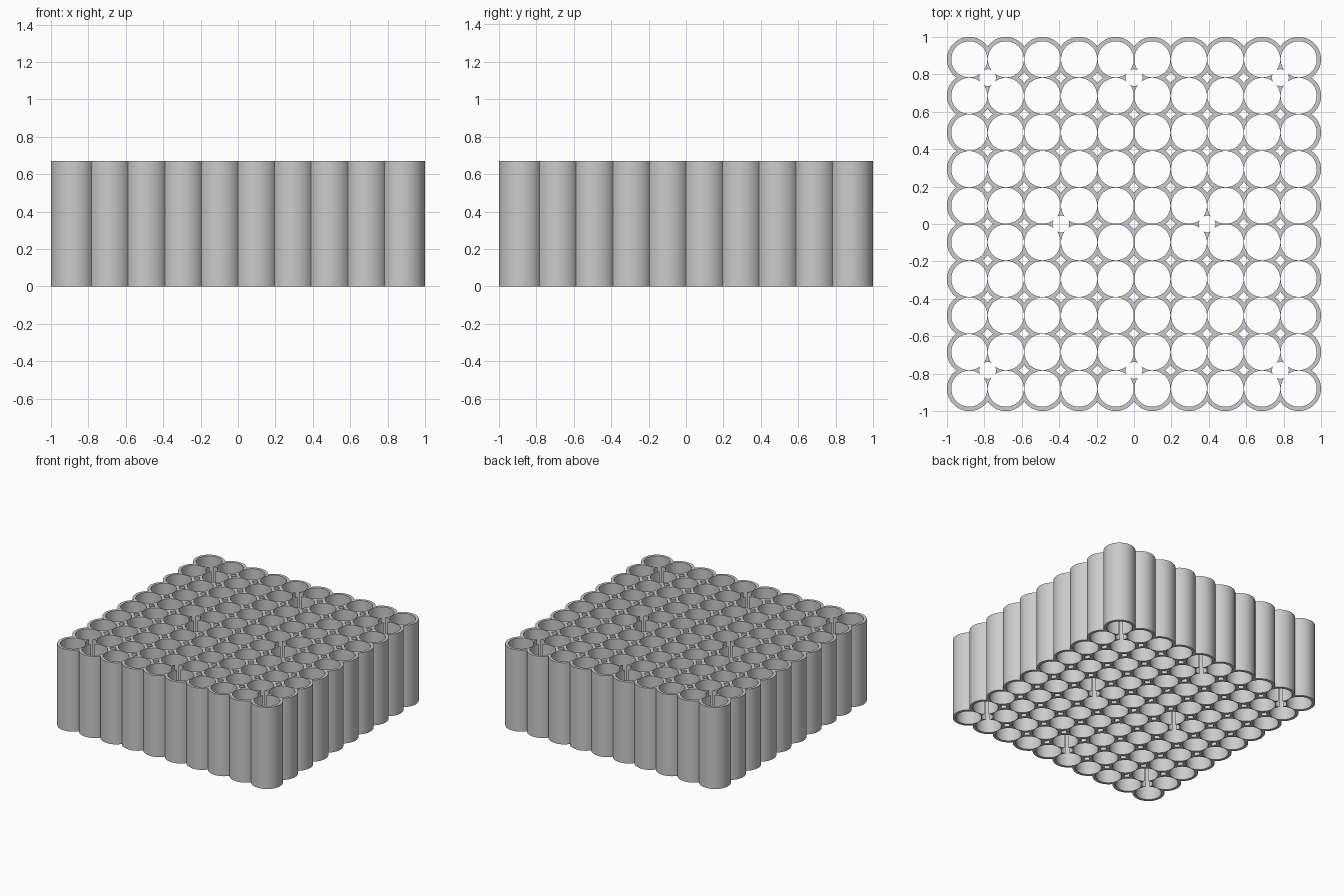
import bpy
import bmesh
from math import cos, sin, tan, pi, radians
from mathutils import Matrix, Vector

cube = bpy.data.objects.get("Cube")
if cube:
    bpy.data.objects.remove(cube, do_unlink=True)

COUNT = 10                      # tubes per side
SEGMENTS = 72
MEET = radians(35)              # angle at which neighbouring tubes meet
HALF = 1 / (COUNT - 1 + 1 / cos(MEET))   # half the tube spacing
OUTER = HALF / cos(MEET)
BORE = 0.0964
HEIGHT = 0.67
SLOT_RADIUS = 0.045

grey = bpy.data.materials.new("grey plastic")
grey.use_nodes = True
colour = (0.6, 0.6, 0.6, 1)
grey.diffuse_color = colour
grey.node_tree.nodes["Principled BSDF"].inputs["Base Color"].default_value = colour


def finish(bm, name):
    bmesh.ops.recalc_face_normals(bm, faces=bm.faces[:])
    mesh = bpy.data.meshes.new(name)
    bm.to_mesh(mesh)
    bm.free()
    mesh.materials.append(grey)
    obj = bpy.data.objects.new(name, mesh)
    bpy.context.collection.objects.link(obj)
    return obj


def add_tube(bm, col, row):
    """One open tube, trimmed flat where it joins a neighbour."""
    centre = Vector(((2 * col - COUNT + 1) * HALF, (2 * row - COUNT + 1) * HALF, 0))
    rings = []
    for i in range(SEGMENTS):
        a = 2 * pi * i / SEGMENTS
        d = Vector((cos(a), sin(a), 0))
        reach, joined = OUTER, False
        for part, place in ((d.x, col), (d.y, row)):
            neighbour = place + (1 if part > 0 else -1)
            if 0 <= neighbour < COUNT and abs(part) * OUTER > HALF - 1e-6:
                reach = HALF / abs(part)
                joined = True
        up = Vector((0, 0, HEIGHT))
        points = [centre + d * BORE, centre + d * reach]
        rings.append(([bm.verts.new(p) for p in points + [p + up for p in points]], joined))
    for i in range(SEGMENTS):
        (a, a_joined), (b, b_joined) = rings[i - 1], rings[i]
        bm.faces.new((a[0], b[0], b[1], a[1]))          # bottom rim
        bm.faces.new((a[2], a[3], b[3], b[2]))          # top rim
        bm.faces.new((a[0], a[2], b[2], b[0]))          # bore
        if not (a_joined and b_joined):
            bm.faces.new((a[1], b[1], b[3], a[3]))      # outer wall


# Block of joined tubes
bm = bmesh.new()
for col in range(COUNT):
    for row in range(COUNT):
        add_tube(bm, col, row)
bmesh.ops.remove_doubles(bm, verts=bm.verts[:], dist=1e-5)
block = finish(bm, "tube_block")

# Round holes running down between groups of four tubes
bm = bmesh.new()
spots = [(x, y) for x in (-8, 0, 8) for y in (-8, 8)] + [(-4, 0), (4, 0)]
for x, y in spots:
    bmesh.ops.create_cone(
        bm, cap_ends=True, segments=32, radius1=SLOT_RADIUS, radius2=SLOT_RADIUS,
        depth=HEIGHT * 2, matrix=Matrix.Translation((x * HALF, y * HALF, HEIGHT / 2)))
cutter = finish(bm, "hole_cutter")
cutter.hide_render = True

cut = block.modifiers.new("holes", "BOOLEAN")
cut.operation = "DIFFERENCE"
cut.solver = "EXACT"
cut.object = cutter

bpy.ops.object.select_all(action="DESELECT")
block.select_set(True)
bpy.context.view_layer.objects.active = block
bpy.ops.object.modifier_apply(modifier=cut.name)
bpy.data.objects.remove(cutter, do_unlink=True)
bpy.ops.object.shade_smooth_by_angle(angle=radians(30))
